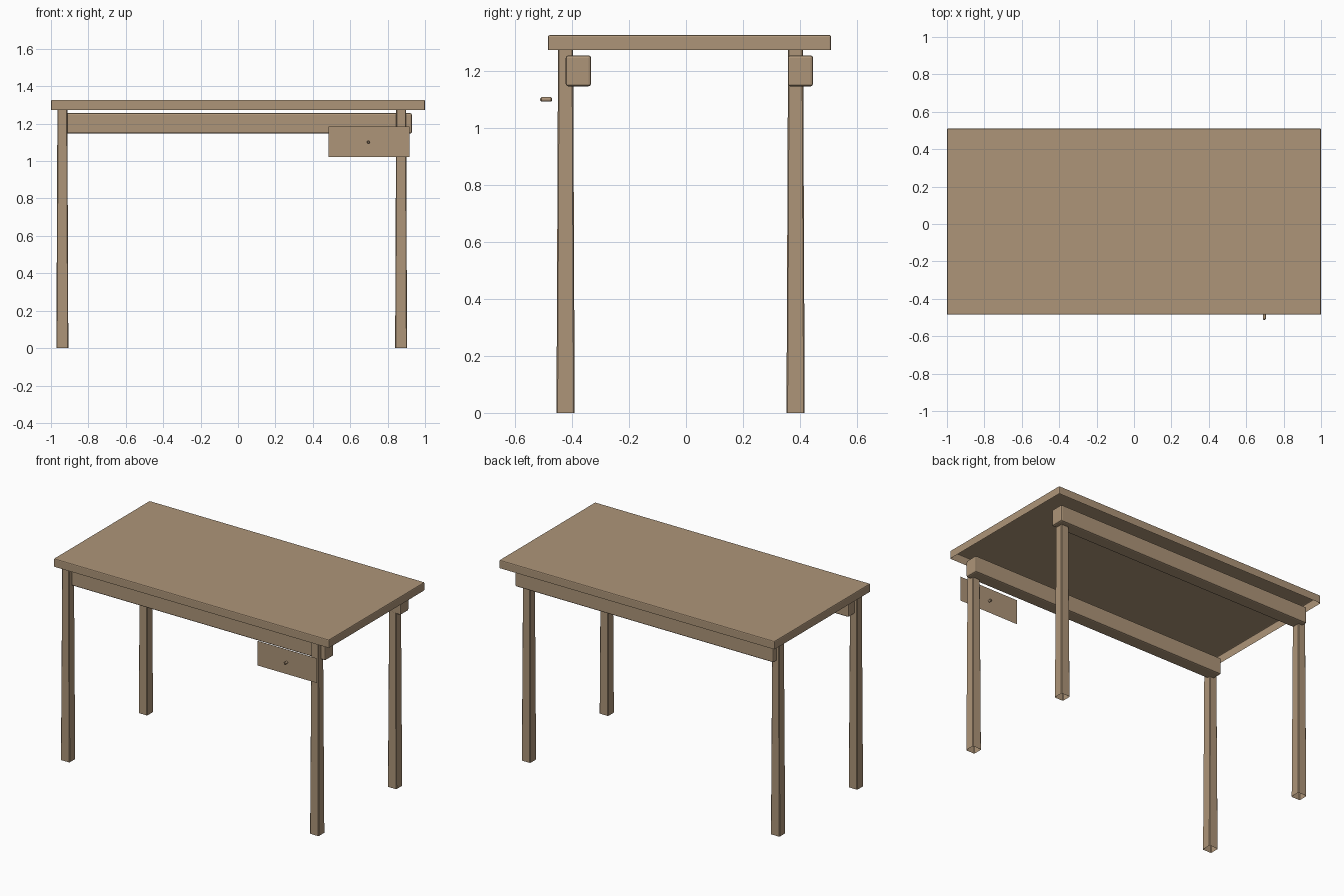
import bpy, bmesh
from mathutils import Vector

if "Cube" in bpy.data.objects:
    bpy.data.objects.remove(bpy.data.objects["Cube"])

wood = bpy.data.materials.new("wood")
wood.diffuse_color = (0.42, 0.30, 0.19, 1)
wood.use_nodes = True
wood.node_tree.nodes["Principled BSDF"].inputs["Base Color"].default_value = wood.diffuse_color


def finish(name, bm):
    bmesh.ops.recalc_face_normals(bm, faces=bm.faces)
    mesh = bpy.data.meshes.new(name)
    bm.to_mesh(mesh)
    bm.free()
    mesh.materials.append(wood)
    obj = bpy.data.objects.new(name, mesh)
    bpy.context.collection.objects.link(obj)
    return obj


def box(name, lo, hi, bevel=0.0, segments=1, top_scale=1.0, open_bottom=False):
    """Box between two corners: optional taper, bevel and missing underside."""
    lo, hi = Vector(lo), Vector(hi)
    mid, size = (lo + hi) / 2, hi - lo
    bm = bmesh.new()
    bmesh.ops.create_cube(bm, size=1)
    for v in bm.verts:
        s = top_scale if v.co.z > 0 else 1.0
        v.co = mid + Vector((v.co.x * size.x * s, v.co.y * size.y * s, v.co.z * size.z))
    if open_bottom:
        base = [f for f in bm.faces if f.calc_center_median().z < lo.z + 1e-5]
        bmesh.ops.delete(bm, geom=base, context='FACES_ONLY')
    edges = [e for e in bm.edges if not e.is_boundary]
    bmesh.ops.bevel(bm, geom=edges, offset=bevel, segments=segments,
                    profile=0.5, affect='EDGES')
    return finish(name, bm)


# Table top: hollow shell, open underneath
box("table_top", (-1, -0.485, 1.274), (1, 0.51, 1.327), 0.006, 2, open_bottom=True)

# Tapered legs, open at the foot
for side, x in (("left", -0.939), ("right", 0.872)):
    for end, y in (("front", -0.423), ("back", 0.385)):
        box(f"{end}_{side}_leg", (x - 0.032, y - 0.032, 0), (x + 0.032, y + 0.032, 1.28),
            0.004, 1, top_scale=0.83, open_bottom=True)

# Long rails under the top
for end, y in (("front", -0.378), ("back", 0.402)):
    box(f"{end}_rail", (-0.947, y - 0.0445, 1.147), (0.93, y + 0.0445, 1.256), 0.009, 2)

# Drawer front: a single flat panel
bm = bmesh.new()
bm.faces.new([bm.verts.new((x, -0.489, z)) for x, z in
              ((0.484, 1.023), (0.917, 1.023), (0.917, 1.185), (0.484, 1.185))])
finish("drawer_front", bm)

# Drawer knob: small rounded peg through the panel
bm = bmesh.new()
rings = []
for y, r in ((-0.512, 0.004), (-0.508, 0.008), (-0.474, 0.008), (-0.470, 0.004)):
    ring = bmesh.ops.create_circle(bm, segments=12, radius=r)["verts"]
    for v in ring:
        v.co = Vector((0.697 + v.co.x, y, 1.101 + v.co.y))
    rings.append(ring)
for a, b in zip(rings, rings[1:]):
    for i in range(12):
        j = (i + 1) % 12
        bm.faces.new((a[i], a[j], b[j], b[i]))
bm.faces.new(rings[0])
bm.faces.new(rings[-1])
finish("drawer_knob", bm)
